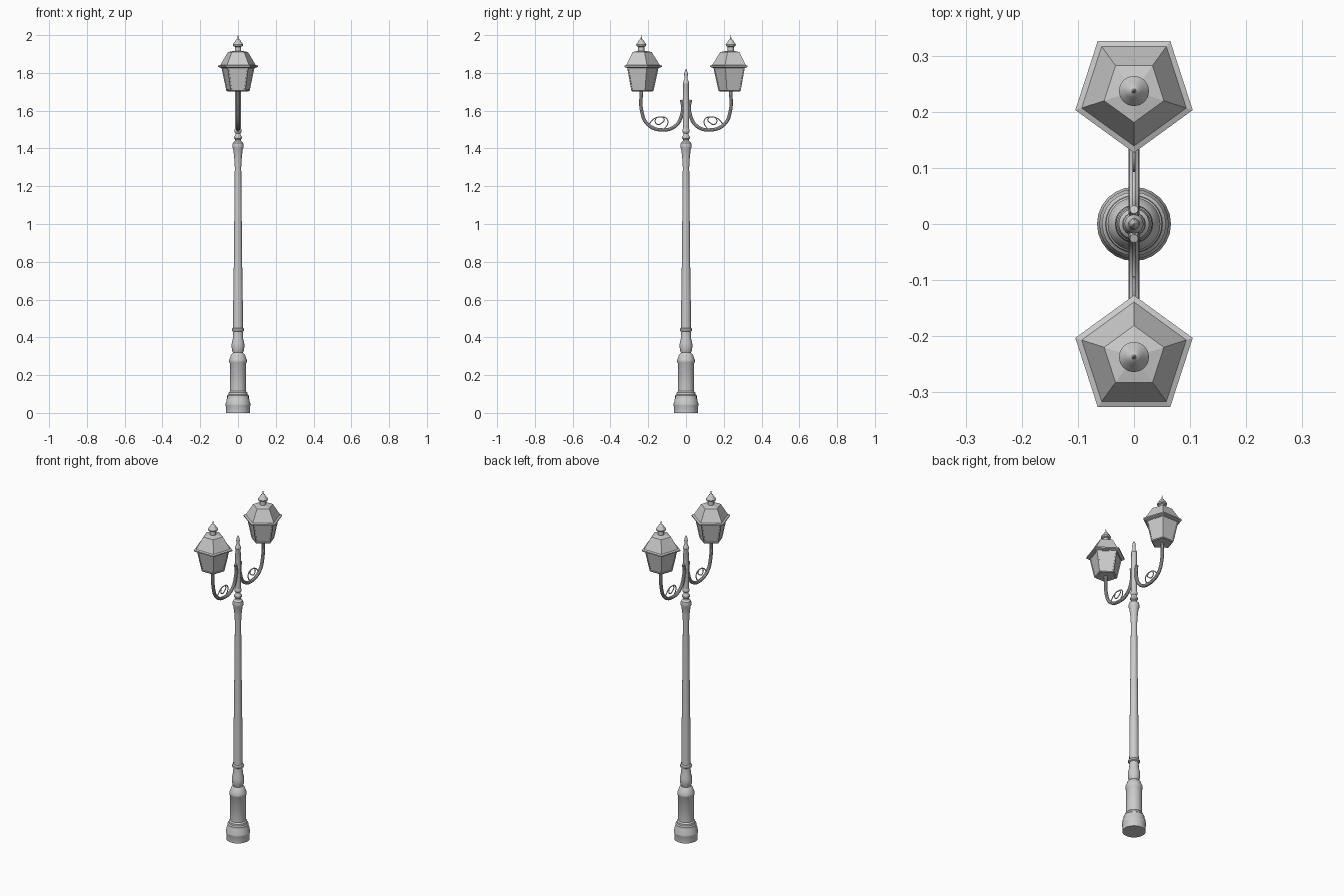
import bpy, bmesh, math

if "Cube" in bpy.data.objects:
    bpy.data.objects.remove(bpy.data.objects["Cube"])


def finish(obj, angle=35):
    bpy.ops.object.select_all(action='DESELECT')
    obj.select_set(True)
    bpy.context.view_layer.objects.active = obj
    bpy.ops.object.shade_smooth_by_angle(angle=math.radians(angle))


def lathe(name, profile, sides, y=0.0, start=0.0, smooth=True, inset=None):
    """Revolve (radius, z) pairs; inset = index of the profile band that gets recessed panes."""
    bm = bmesh.new()
    rings = []
    for r, z in profile:
        rings.append([bm.verts.new((r * math.cos(start + 2 * math.pi * i / sides),
                                    y + r * math.sin(start + 2 * math.pi * i / sides), z))
                      for i in range(sides)])
    panes = []
    for k in range(len(rings) - 1):
        a, b = rings[k], rings[k + 1]
        for i in range(sides):
            j = (i + 1) % sides
            f = bm.faces.new((a[i], a[j], b[j], b[i]))
            if k == inset:
                panes.append(f)
    bm.faces.new(rings[0][::-1])
    bm.faces.new(rings[-1])
    if panes:
        bm.normal_update()
        bmesh.ops.inset_individual(bm, faces=panes, thickness=0.008, depth=0.0)
        bmesh.ops.inset_individual(bm, faces=panes, thickness=0.0005, depth=-0.003)
    me = bpy.data.meshes.new(name)
    bm.to_mesh(me)
    bm.free()
    obj = bpy.data.objects.new(name, me)
    bpy.context.collection.objects.link(obj)
    if smooth:
        finish(obj)
    return obj


def tube(name, pts, radius, side, res=3):
    """Smooth round bar through (y, z, thickness) points in the x = 0 plane."""
    cu = bpy.data.curves.new(name, 'CURVE')
    cu.dimensions = '3D'
    cu.bevel_depth = radius
    cu.bevel_resolution = res
    cu.resolution_u = 6
    cu.use_fill_caps = True
    sp = cu.splines.new('BEZIER')
    sp.bezier_points.add(len(pts) - 1)
    for bp, (y, z, t) in zip(sp.bezier_points, pts):
        bp.co = (0, side * y, z)
        bp.radius = t
        bp.handle_left_type = bp.handle_right_type = 'AUTO'
    obj = bpy.data.objects.new(name, cu)
    bpy.context.collection.objects.link(obj)
    bpy.ops.object.select_all(action='DESELECT')
    obj.select_set(True)
    bpy.context.view_layer.objects.active = obj
    bpy.ops.object.convert(target='MESH')
    finish(bpy.context.object)


# Pedestal
lathe("pedestal", [
    (0.064, 0), (0.064, 0.035), (0.066, 0.04), (0.066, 0.05), (0.062, 0.058),
    (0.062, 0.07), (0.057, 0.078), (0.057, 0.092), (0.051, 0.098), (0.05, 0.108),
    (0.043, 0.115), (0.043, 0.262), (0.047, 0.268), (0.047, 0.28), (0.043, 0.29),
    (0.036, 0.31), (0.025, 0.32)], 24)

# Column with baluster foot and flared capital
lathe("column", [
    (0.025, 0.315), (0.031, 0.33), (0.034, 0.35), (0.033, 0.37), (0.027, 0.395),
    (0.025, 0.43), (0.032, 0.434), (0.032, 0.444), (0.026, 0.45), (0.025, 0.62),
    (0.022, 0.8), (0.019, 1.1), (0.017, 1.3), (0.02, 1.35), (0.025, 1.395),
    (0.029, 1.405), (0.03, 1.415), (0.027, 1.43), (0.016, 1.44), (0.015, 1.447),
    (0.021, 1.453), (0.021, 1.462), (0.015, 1.47), (0.013, 1.48), (0.018, 1.486),
    (0.02, 1.495), (0.016, 1.505)], 24)

# Slim upper post and its spike
lathe("upper_post", [
    (0.016, 1.5), (0.016, 1.62), (0.015, 1.74), (0.017, 1.745), (0.014, 1.757),
    (0.009, 1.765), (0.008, 1.78), (0.010, 1.79), (0.008, 1.805), (0.001, 1.82)], 16)

ARM = [(0.026, 1.657, 0.8), (0.019, 1.635, 1), (0.021, 1.585, 1), (0.055, 1.52, 1),
       (0.13, 1.498, 1), (0.205, 1.53, 1), (0.235, 1.60, 1), (0.237, 1.705, 1)]
SCROLL = [(0.195, 1.53, 1), (0.168, 1.558, 1), (0.135, 1.567, 1), (0.102, 1.557, 1),
          (0.097, 1.53, 1), (0.118, 1.502, 1)]
CURL = [(0.158, 1.563, 1), (0.163, 1.54, 1), (0.148, 1.527, 1), (0.127, 1.536, 1),
        (0.115, 1.55, 1), (0.122, 1.565, 1)]
LY = 0.237

for side, tag in ((1, "back"), (-1, "front")):
    # Curved arm with scrollwork
    tube(tag + "_arm", ARM, 0.0095, side)
    tube(tag + "_scroll", SCROLL, 0.003, side, 1)
    tube(tag + "_scroll_curl", CURL, 0.003, side, 1)

    # Five-sided lantern, one corner facing the post
    turn = -side * math.pi / 2
    y = side * LY
    lathe(tag + "_lantern_body", [(0.058, 1.702), (0.065, 1.706), (0.092, 1.828)],
          5, y, turn, False, 1)
    lathe(tag + "_lantern_roof", [
        (0.092, 1.826), (0.11, 1.831), (0.11, 1.838), (0.098, 1.842),
        (0.056, 1.91), (0.02, 1.917)], 5, y, turn, False)

    # Lantern finial
    lathe(tag + "_lantern_finial", [
        (0.017, 1.91), (0.016, 1.938), (0.026, 1.942), (0.027, 1.95), (0.022, 1.958),
        (0.016, 1.965), (0.011, 1.975), (0.004, 1.98), (0.002, 1.99), (0.001, 2.0)],
        16, y)
